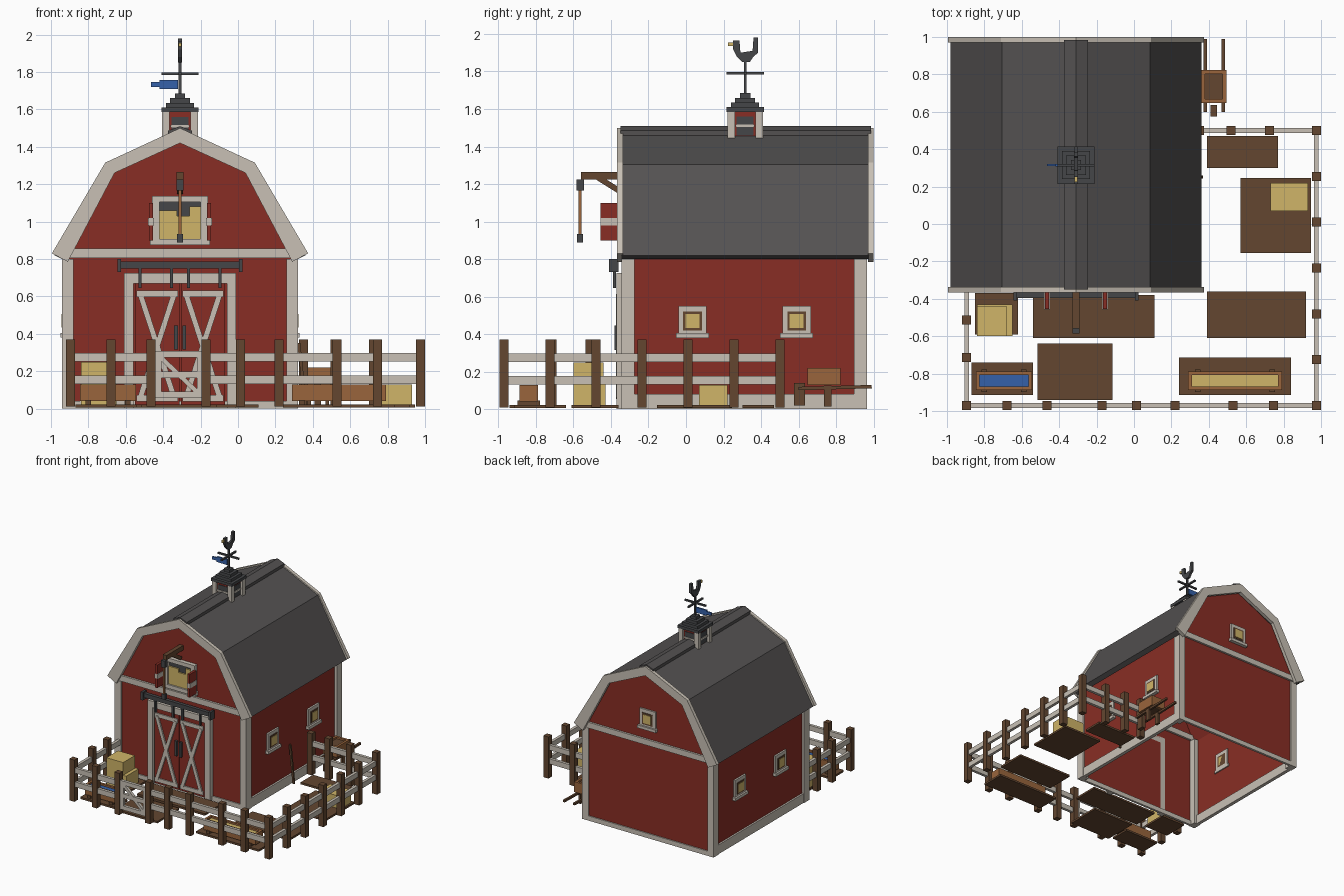
import bpy
from mathutils import Vector

old_cube = bpy.data.objects.get("Cube")
if old_cube:
    bpy.data.objects.remove(old_cube, do_unlink=True)


def material(name, red, green, blue):
    mat = bpy.data.materials.new(name)
    mat.use_nodes = True
    colour = (red, green, blue, 1)
    mat.diffuse_color = colour
    mat.node_tree.nodes["Principled BSDF"].inputs["Base Color"].default_value = colour
    return mat


barn_red = material("barn_red", .25, .027, .018)
cream = material("weathered_white", .58, .53, .46)
slate = material("slate_roof", .088, .083, .083)
iron = material("dark_iron", .06, .062, .066)
straw = material("straw_yellow", .63, .46, .14)
dark_wood = material("dark_wood", .125, .062, .03)
light_wood = material("light_wood", .32, .13, .045)
blue = material("water_blue", .035, .12, .4)

CX = -.31                      # centre line of the barn
FRONT, BACK = -.33, .955       # gable walls
HALF = .61                     # half width of the walls


def mesh_object(name, mat, verts, faces):
    mesh = bpy.data.meshes.new(name)
    mesh.from_pydata(verts, [], faces)
    mesh.materials.append(mat)
    obj = bpy.data.objects.new(name, mesh)
    bpy.context.collection.objects.link(obj)
    return obj


def extrude(name, mat, outline, depth, place, open_edge=None):
    """Sweep a closed 2D outline between two depths; place maps (u, v, d) to 3D."""
    n = len(outline)
    verts = [place(u, v, d) for d in depth for u, v in outline]
    faces = [tuple(range(n)), tuple(reversed(range(n, n + n)))]
    for i in range(n):
        j = (i + 1) % n
        if i != open_edge:
            faces.append((i, i + n, j + n, j))
    obj = mesh_object(name, mat, verts, faces)
    import bmesh
    bm = bmesh.new()
    bm.from_mesh(obj.data)
    bmesh.ops.recalc_face_normals(bm, faces=bm.faces)
    bm.to_mesh(obj.data)
    bm.free()
    return obj


def prism(name, mat, outline, y0, y1, open_edge=None):
    return extrude(name, mat, outline, (y0, y1), lambda u, v, d: (u, d, v), open_edge)


def box(name, mat, x, y, z):
    """Box from three (low, high) ranges."""
    outline = [(x[0], z[0]), (x[1], z[0]), (x[1], z[1]), (x[0], z[1])]
    return prism(name, mat, outline, y[0], y[1])


def block(name, mat, cx, cy, cz, sx, sy, sz):
    """Box from its centre and size."""
    return box(name, mat, *[(c - s / 2, c + s / 2)
                            for c, s in ((cx, sx), (cy, sy), (cz, sz))])


def bar(name, mat, start, end, width):
    """Square bar between two points."""
    start, end = Vector(start), Vector(end)
    way = end - start
    obj = block(name, mat, 0, 0, 0, width, width, way.length)
    obj.location = (start + end) / 2
    obj.rotation_euler = way.to_track_quat("Z", "Y").to_euler()
    return obj


def mirrored(half):
    """Complete a half profile, given from the eave to the ridge, about the centre line."""
    return [(CX - u, v) for u, v in half] + [(CX + u, v) for u, v in reversed(half[:-1])]


def band(name, mat, outer, inner, y0, y1):
    return prism(name, mat, mirrored(outer) + mirrored(inner)[::-1], y0, y1)


# Barn shell, open underneath
shell = mirrored([(HALF, 0), (HALF, .8), (.38, 1.27), (0, 1.45)])
prism("barn_walls", barn_red, shell, FRONT, BACK, open_edge=len(shell) - 1)

# Gambrel roof, gable trim and ridge cap
band("roof", slate, [(.67, .82), (.395, 1.305), (0, 1.49)],
     [(.63, .8), (.37, 1.26), (0, 1.44)], -.345, .975)
for y in (-.367, .97):
    band("gable_trim", cream, [(.685, .83), (.4, 1.315), (0, 1.5)],
         [(.6, .785), (.35, 1.26), (0, 1.42)], y, y + .03)
prism("ridge_cap", slate, mirrored([(.065, 1.45), (.065, 1.485), (0, 1.51)]), -.35, .985)

# Corner boards, base boards and gable bands
for side in (-1, 1):
    edge = CX + side * .6
    for y in (FRONT + .02, BACK - .025):
        block("corner_board", cream, edge, y, .4, .06, .07, .8)
    block("side_base_board", cream, CX + side * HALF, .31, .04, .03, 1.25, .08)
for y in (FRONT, BACK):
    block("gable_band", cream, CX, y, .83, 1.24, .035, .05)
    block("end_base_board", cream, CX, y, .02, 1.2, .02, .04)


# Small windows on the sides and back
def window(name, origin, normal):
    def part(piece, mat, half, low, high, out):
        outline = [(-half, low), (half, low), (half, high), (-half, high)]
        nx, ny = normal
        place = lambda u, v, d: (origin[0] + nx * d + ny * u,
                                 origin[1] + ny * d + nx * u, origin[2] + v)
        extrude(name + piece, mat, outline, (-.01, out), place)
    part("_frame", cream, .075, -.08, .08, .015)
    part("_sill", cream, .088, -.09, -.065, .03)
    part("_sash", dark_wood, .05, -.05, .05, .02)
    part("_pane", straw, .037, -.037, .037, .024)


for side in (-1, 1):
    for y in (.035, .59):
        window("side_window", (CX + side * HALF, y, .47), (side, 0))
window("back_window", (CX, BACK, 1.03), (0, 1))

# Sliding barn doors with cross braces
box("door_lintel", cream, (-.61, -.01), (-.37, FRONT), (.67, .725))
for side in (-1, 1):
    block("door_post", cream, CX + side * .275, -.35, .35, .05, .04, .7)
    mid = CX + side * .122
    block("barn_door", barn_red, mid, -.345, .345, .236, .03, .65)
    for z in (.055, .615):
        block("door_rail", cream, mid, -.362, z, .22, .015, .035)
    for lean in (-1, 1):
        bar("door_brace", cream, (mid - lean * .09, -.358, .06),
            (mid + lean * .09, -.358, .61), .03)
    block("door_handle", iron, CX + side * .022, -.37, .38, .02, .02, .13)
    block("track_stop", iron, CX + side * .325, -.385, .765, .02, .05, .07)
    for offset in (.045, .215):
        block("track_hanger", iron, CX + side * offset, -.38, .7, .016, .016, .11)
block("door_track", iron, CX, -.38, .768, .65, .03, .036)

# Loft opening with stacked hay, frame and open shutters
block("loft_opening", iron, CX, FRONT, 1, .24, .016, .22)
for x, width, top in ((-.375, .1, 1.06), (-.29, .1, 1.03), (-.225, .07, 1.08)):
    box("loft_hay", straw, (x - width / 2, x + width / 2), (-.35, FRONT), (.9, top))
for side in (-1, 1):
    block("loft_frame_side", cream, CX + side * .13, -.345, 1, .04, .035, .25)
    block("loft_shutter", barn_red, CX + side * .155, -.41, 1, .022, .09, .2)
    block("shutter_strip", cream, CX + side * .155, -.41, 1, .03, .092, .04)
for z, width in ((1.12, .3), (.89, .32)):
    block("loft_frame_rail", cream, CX, -.345, z, width, .04, .033)

# Hay hoist
box("hoist_beam", dark_wood, (CX - .018, CX + .018), (-.56, FRONT), (1.225, 1.265))
bar("hoist_brace", dark_wood, (CX, -.47, 1.235), (CX, -.35, 1.16), .03)
block("hoist_pulley", iron, CX, -.565, 1.195, .036, .04, .06)
block("hoist_rope", light_wood, CX, -.565, 1.05, .014, .014, .24)
block("hoist_hook", iron, CX, -.565, .91, .03, .03, .045)

# Cupola with stepped cap
CY = .315
block("cupola_core", barn_red, CX, CY, 1.51, .15, .15, .16)
for sx in (-1, 1):
    for sy in (-1, 1):
        block("cupola_post", cream, CX + sx * .075, CY + sy * .075, 1.515, .04, .04, .15)
for size in ((.16, .09), (.09, .16)):
    block("cupola_louvre", iron, CX, CY, 1.51, *size, .1)
    block("cupola_slat", cream, CX, CY, 1.51, size[0] + .01, size[1] + .01, .014)
for step, width in enumerate((.2, .15, .105, .055)):
    block("cupola_cap", iron, CX, CY, 1.597 + step * .025, width, width, .025)

# Weather vane with pennant and rooster
block("vane_pole", iron, CX, CY, 1.76, .014, .014, .2)
block("vane_arm", iron, CX, CY, 1.79, .2, .014, .014)
block("vane_arm", iron, CX, CY, 1.79, .014, .2, .014)
block("pennant", blue, -.37, CY, 1.733, .1, .014, .046)
block("pennant_tail", blue, -.44, CY, 1.733, .05, .012, .025)
rooster = [(.3, 1.85), (.34, 1.85), (.36, 1.88), (.385, 1.9), (.385, 1.98), (.36, 1.98),
           (.355, 1.91), (.29, 1.9), (.285, 1.965), (.25, 1.965), (.25, 1.92), (.27, 1.88)]
extrude("rooster", iron, rooster, (CX - .01, CX + .01), lambda u, v, d: (d, u, v))
block("rooster_beak", straw, CX, .238, 1.945, .014, .026, .02)


# Fence runs: posts at every stop, two rails along the run
def fence(start, end, stops):
    start, end = Vector(start), Vector(end)
    for t in stops:
        p = start.lerp(end, t)
        block("fence_post", dark_wood, p.x, p.y, .19, .048, .048, .36)
    mid, size = (start + end) / 2, end - start
    for z in (.155, .275):
        block("fence_rail", cream, mid.x, mid.y, z, abs(size.x) + .025,
              abs(size.y) + .025, .045)


LEFT, RIGHT, NEAR, FAR = -.895, .975, -.97, .5
fence((LEFT, NEAR), (-.465, NEAR), (0, .5, 1))
fence((-.17, NEAR), (RIGHT, NEAR), (.0, .16, .34, .61, .8, 1))
fence((RIGHT, NEAR), (RIGHT, FAR), [i / 6 for i in range(6)])
fence((.35, FAR), (RIGHT, FAR), (0, .27, .6, 1))
fence((LEFT, NEAR), (LEFT, -.36), (.42, .75))

# Yard gate
for z in (.075, .18, .29):
    block("gate_rail", cream, -.315, NEAR, z, .25, .025, .035)
for x in (-.425, -.205):
    block("gate_stile", cream, x, NEAR, .18, .03, .025, .24)
bar("gate_brace", cream, (-.42, NEAR, .28), (-.21, NEAR, .08), .025)

# Bare earth patches
for x0, x1, y0, y1 in ((-.54, .11, -.61, -.38), (.39, .92, -.61, -.36), (.57, .945, -.155, .245),
                       (.39, .77, .3, .47), (-.515, -.115, -.94, -.64),
                       (-.87, -.54, -.915, -.74), (.24, .84, -.915, -.715),
                       (-.85, -.62, -.59, -.37)):
    box("earth_patch", dark_wood, (x0, x1), (y0, y1), (.005, .022))

# Hay bales
block("hay_bale", straw, -.745, -.515, .08, .19, .17, .12)
block("hay_bale", straw, -.76, -.52, .195, .16, .16, .11)
block("hay_bale", straw, .83, .145, .075, .2, .15, .11)


# Open tubs: floor, four sides and a filling
def tub(name, mat, cx, cy, sx, sy, low, high, filling):
    mid, tall, wall = (low + high) / 2, high - low, .02
    for s in (-1, 1):
        block(name + "_end", mat, cx + s * (sx - wall) / 2, cy, mid, wall, sy, tall)
        block(name + "_side", mat, cx, cy + s * (sy - wall) / 2, mid, sx, wall, tall)
    block(name + "_filling", filling, cx, cy, mid - wall / 4, sx - wall, sy - wall, tall - wall)


tub("water_trough", light_wood, -.695, -.838, .3, .1, .04, .13, blue)
tub("feed_trough", light_wood, .54, -.838, .5, .1, .04, .13, straw)
for x in (-.8, -.59, .34, .74):
    block("trough_foot", dark_wood, x, -.838, .03, .03, .12, .03)

# Wheelbarrow
tub("barrow_tray", light_wood, .427, .735, .135, .175, .13, .22, dark_wood)
block("barrow_wheel", dark_wood, .427, .605, .08, .035, .06, .12)
for x in (.38, .477):
    bar("barrow_handle", dark_wood, (x, .6, .11), (x, .99, .12), .018)
    block("barrow_leg", dark_wood, x, .755, .07, .02, .04, .11)

# Tool leaning on the wall
bar("tool_handle", dark_wood, (.36, .25, .02), (.325, .25, .35), .016)
